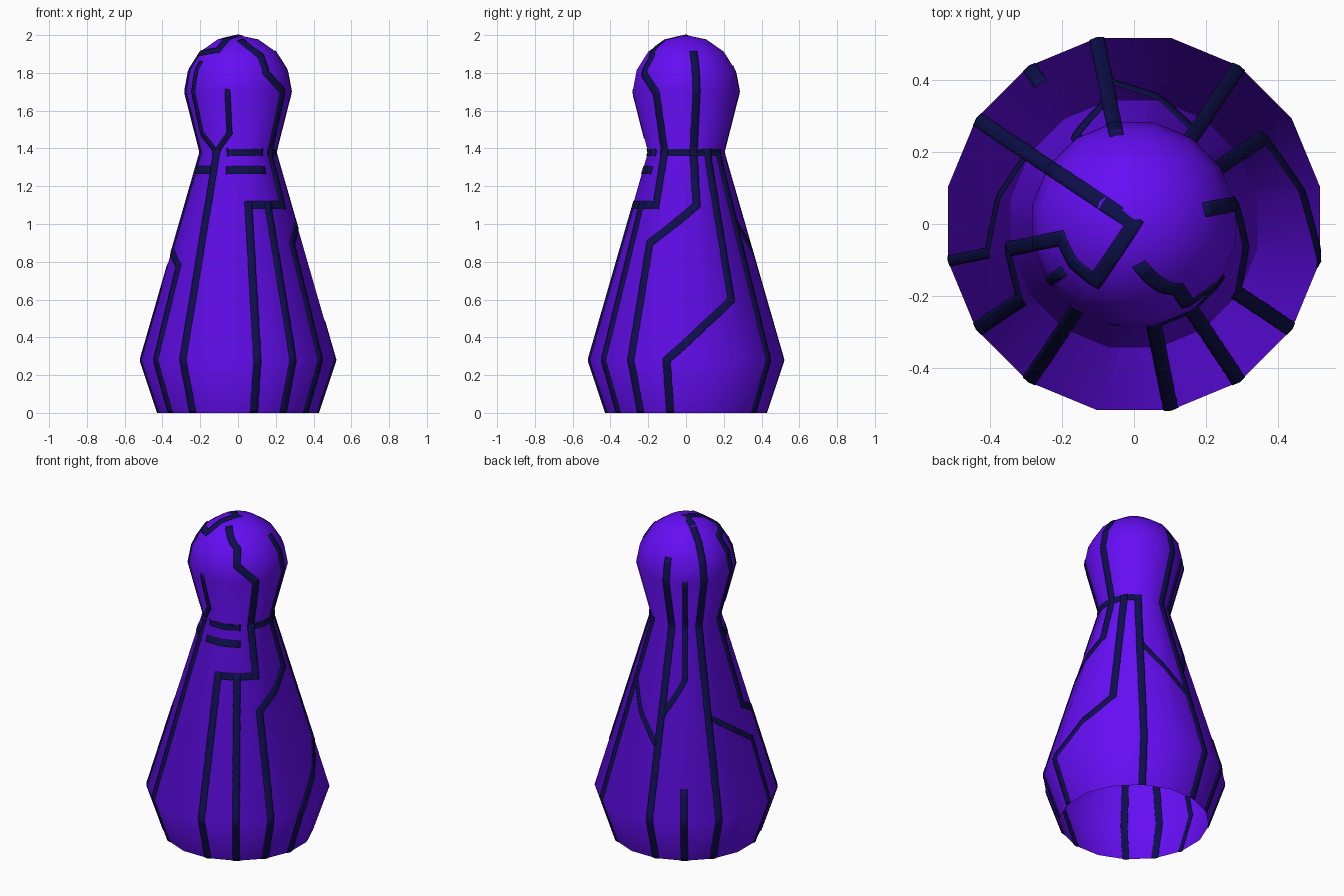
import bpy, bmesh, math
from mathutils import Vector
from mathutils.bvhtree import BVHTree

if "Cube" in bpy.data.objects:
    bpy.data.objects.remove(bpy.data.objects["Cube"])

SIDES = 16
# (radius, height) outline from the open base to the crown
PROFILE = [(0.433, 0), (0.528, 0.28), (0.205, 1.38), (0.288, 1.70),
           (0.266, 1.815), (0.204, 1.912), (0.11, 1.977), (0, 2.0)]


def material(name, rgb):
    m = bpy.data.materials.new(name)
    m.diffuse_color = (*rgb, 1)
    m.use_nodes = True
    m.node_tree.nodes["Principled BSDF"].inputs["Base Color"].default_value = m.diffuse_color
    return m


def make_object(name, bm, mat):
    for f in bm.faces:
        f.smooth = True
    me = bpy.data.meshes.new(name)
    bm.to_mesh(me)
    ob = bpy.data.objects.new(name, me)
    me.materials.append(mat)
    bpy.context.collection.objects.link(ob)
    return ob


def radius(z):
    for (r0, z0), (r1, z1) in zip(PROFILE, PROFILE[1:]):
        if z <= z1:
            return r0 + (r1 - r0) * (z - z0) / (z1 - z0)
    return 0


def column(k, r, z):
    a = math.radians(11.25 + 22.5 * k)
    return Vector((r * math.sin(a), -r * math.cos(a), z))


def surface(k, z):
    # point on the faceted body; k counts columns from the front
    k0 = math.floor(k)
    return column(k0, radius(z), z).lerp(column(k0 + 1, radius(z), z), k - k0)


# Body: open-bottomed 16-sided lathe
bm = bmesh.new()
rings = [[bm.verts.new(column(k, r, z)) for k in range(SIDES)] for r, z in PROFILE[:-1]]
for lo, hi in zip(rings, rings[1:]):
    for k in range(SIDES):
        j = (k + 1) % SIDES
        bm.faces.new((lo[k], lo[j], hi[j], hi[k]))
tip = bm.verts.new((0, 0, 2))
for k in range(SIDES):
    bm.faces.new((rings[-1][k], rings[-1][(k + 1) % SIDES], tip))
bm.normal_update()
tree = BVHTree.FromBMesh(bm)
make_object("body", bm, material("purple", (0.13, 0.004, 0.9)))


def ribbon(bm, path, width, step=0.02, cuts=4):
    # strip that hugs the body along a path of (column, height) nodes
    pts = [surface(*path[0])]
    for (k0, z0), (k1, z1) in zip(path, path[1:]):
        length = (surface(k1, z1) - surface(k0, z0)).length
        n = max(1, math.ceil(length / step))
        n = math.ceil(n / max(1, abs(k1 - k0))) * max(1, int(abs(k1 - k0)))
        for i in range(1, n + 1):
            p = surface(k0 + (k1 - k0) * i / n, z0 + (z1 - z0) * i / n)
            if (p - pts[-1]).length > 1e-4:
                pts.append(p)
    # square caps, except at the base rim
    for end, nxt in ((0, 1), (-1, -2)):
        if pts[end].z > 0.01:
            pts[end] = pts[end] + (pts[end] - pts[nxt]).normalized() * width * 0.5
    rows = []
    for i, p in enumerate(pts):
        nrm = tree.find_nearest(p)[1]
        d0 = (p - pts[i - 1]).normalized() if i else (pts[1] - p).normalized()
        d1 = (pts[i + 1] - p).normalized() if i < len(pts) - 1 else d0
        s0, s1 = nrm.cross(d0).normalized(), nrm.cross(d1).normalized()
        side = (s0 + s1) / max(0.6, 1 + s0.dot(s1))
        rows.append([bm.verts.new(tree.find_nearest(p + side * width * (c / cuts - 0.5))[0])
                     for c in range(cuts + 1)])
    for a, b in zip(rows, rows[1:]):
        for c in range(cuts):
            bm.faces.new((a[c], b[c], b[c + 1], a[c + 1]))


W, T = 0.042, 0.03
LINES = {
    "front_lines": [
        (W, [(0, 0), (0, 1.1)]), (W, [(1, 0), (1, 1.1)]),
        (W, [(0, 1.1), (2, 1.1), (2, 1.38)]),
        (W, [(-1, 1.38), (1, 1.38)]), (W, [(-1, 1.285), (1, 1.285)]),
        (W, [(-2, 0), (-2, 1.38)]),
        (T, [(-2, 1.38), (-1, 1.48), (-1, 1.70)]),
        (T, [(-2, 1.38), (-3, 1.48), (-3, 1.70), (-3, 1.85)])],
    "right_lines": [
        (W, [(2, 0), (2, 0.9), (3, 1.0), (4, 1.1), (4, 1.90)]),
        (W, [(3, 0), (3, 0.28), (4, 0.46), (5, 0.6), (5, 1.38)]),
        (W, [(6, 0), (6, 1.38), (2, 1.38), (2, 1.70), (1, 1.80), (1, 1.89), (0, 1.965)])],
    "back_lines": [
        (W, [(-8, 0), (-8, 1.82)]), (W, [(-7, 0), (-7, 0.45)]),
        (T, [(-8, 0.87), (-7, 1.08), (-7, 1.69)]),
        (T, [(8, 0.69), (7, 0.86), (6, 1.03)])],
    "left_lines": [
        (W, [(-6, 0), (-6, 2), (-2, 2), (-2, 1.92), (-4, 1.905), (-4, 0.86), (-3, 0.78), (-3, 0)]),
        (T, [(-6, 0.87), (-5, 0.77), (-4, 0.66), (-4, 0)]),
        (W, [(-4, 1.285), (-2, 1.285)])],
}

# Dark inlaid lines, visible outside and inside
navy = material("navy", (0.004, 0.005, 0.07))
for name, group in LINES.items():
    bm = bmesh.new()
    for width, path in group:
        ribbon(bm, path, width)
    bmesh.ops.recalc_face_normals(bm, faces=bm.faces)
    mod = make_object(name, bm, navy).modifiers.new("thickness", 'SOLIDIFY')
    mod.thickness = 0.007
    mod.offset = 0
